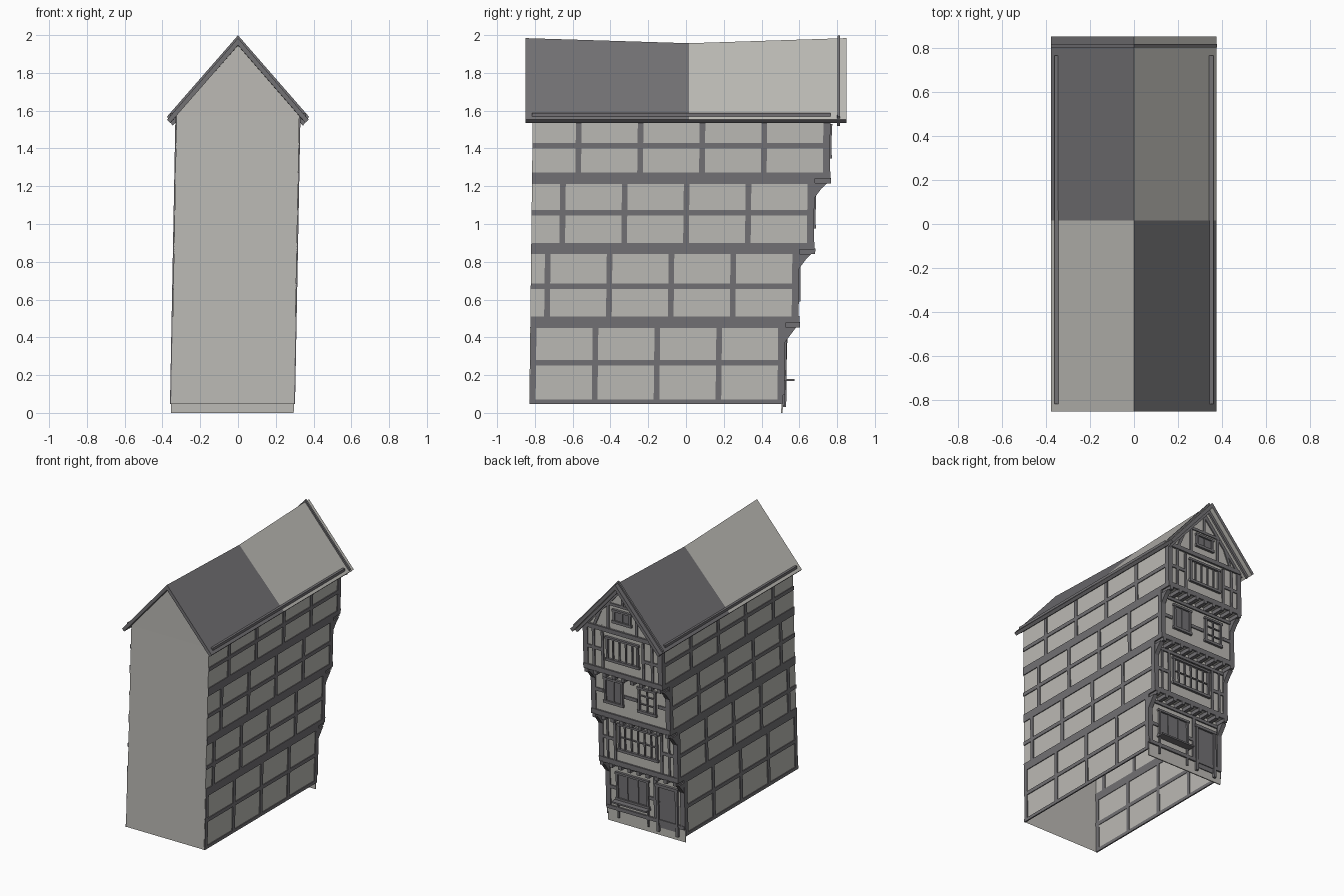
import bpy, bmesh, math
from mathutils import Vector

if "Cube" in bpy.data.objects:
    bpy.data.objects.remove(bpy.data.objects["Cube"])

def mat(name, c):
    m = bpy.data.materials.new(name)
    m.diffuse_color = (*c, 1)
    m.use_nodes = True
    m.node_tree.nodes["Principled BSDF"].inputs["Base Color"].default_value = m.diffuse_color
    return m

PLASTER = mat("pale_plaster", (0.50, 0.49, 0.46))
TIMBER = mat("dark_timber", (0.17, 0.165, 0.175))
FRONT = [0.512, 0.582, 0.658, 0.738]       # street wall of each storey
LEVEL = [0.05, 0.48, 0.87, 1.243, 1.59]    # floor heights
HALF, BACK = 0.325, -0.83
parts = {}

def bm_for(name):
    return parts.setdefault(name, bmesh.new())

def prism(name, pts, axis, a, b):
    """Extrude a 2D polygon along x (points y,z) or y (points x,z)."""
    bm = bm_for(name)
    def mk(p, t):
        return bm.verts.new((t, p[0], p[1]) if axis == 'x' else (p[0], t, p[1]))
    A, B = [mk(p, a) for p in pts], [mk(p, b) for p in pts]
    fs = [bm.faces.new(A), bm.faces.new(B[::-1])]
    n = len(pts)
    for i in range(n):
        fs.append(bm.faces.new((A[i], B[i], B[(i + 1) % n], A[(i + 1) % n])))
    bmesh.ops.recalc_face_normals(bm, faces=fs)
    return fs

def box(name, x0, x1, y0, y1, z0, z1):
    prism(name, [(x0, z0), (x1, z0), (x1, z1), (x0, z1)], 'y', y0, y1)

def beam(name, p, q, w, y0, y1):
    """Slanted timber between two x,z points."""
    p, q = Vector(p), Vector(q)
    d = (q - p).normalized()
    n = Vector((-d.y, d.x)) * w / 2
    prism(name, [p + n, q + n, q - n, p - n], 'y', y0, y1)

def plate(name, i, x0, x1, z0, z1, out=0.008):
    """Timber lying on the street wall of storey i."""
    box(name, x0, x1, FRONT[i] - 0.004, FRONT[i] + out, z0, z1)

def window(name, i, xc, zc, w, h, nx, nz, dark=False):
    x0, x1, z0, z1, t = xc - w / 2, xc + w / 2, zc - h / 2, zc + h / 2, 0.016
    for a, b in ((x0, x0 + t), (x1 - t, x1)):
        plate(name, i, a, b, z0, z1, 0.016)
    for a, b in ((z0 - 0.004, z0 + t), (z1 - t, z1)):
        plate(name, i, x0 - 0.006, x1 + 0.006, a, b, 0.018)
    for k in range(1, nx):
        x = x0 + w * k / nx
        plate(name, i, x - 0.005, x + 0.005, z0, z1, 0.011)
    for k in range(1, nz):
        z = z0 + h * k / nz
        plate(name, i, x0, x1, z - 0.004, z + 0.004, 0.010)
    if dark:
        plate(name + "_pane", i, x0, x1, z0, z1, 0.005)

# body: stepped side profile, open underneath
prof = [(BACK, 0.05), (BACK, 1.6), (FRONT[3], 1.6)]
for i in (3, 2, 1):
    prof += [(FRONT[i], LEVEL[i]), (FRONT[i - 1], LEVEL[i])]
prof += [(FRONT[0], 0), (FRONT[0] - 0.008, 0), (FRONT[0] - 0.008, 0.05)]
faces = prism("plaster_walls", prof, 'x', -HALF, HALF)
bmesh.ops.delete(bm_for("plaster_walls"), geom=[faces[-1]], context='FACES_ONLY')
# gables
for y0, y1 in ((BACK, BACK + 0.02), (FRONT[3] - 0.02, FRONT[3])):
    prism("gable_walls", [(-HALF, 1.575), (HALF, 1.575), (0, 1.945)], 'y', y0, y1)

# timber framing of both long sides
MID = [0.265, 0.67, 1.06, 1.415]
for s in (-1, 1):
    xa, xb = sorted((s * (HALF - 0.004), s * (HALF + 0.006)))
    for i in range(4):
        f = FRONT[i]
        for k in range(5):
            y = f - 0.014 - 0.3275 * k
            if y > BACK - 0.01:
                box("side_posts", xa, xb, max(y - 0.015, BACK), y + 0.015, LEVEL[i], LEVEL[i + 1])
        box("side_rails", xa, xb, BACK, f, MID[i] - 0.014, MID[i] + 0.014)
        b0, b1 = (0.048, 0.072) if i == 0 else (LEVEL[i] - 0.03, LEVEL[i] + 0.03)
        box("side_floor_beams", xa, xb, BACK, FRONT[max(i - 1, 0)], b0, b1)
        if i:
            box("side_floor_beams", xa, xb, FRONT[i - 1], f, LEVEL[i] - 0.005, b1)

# jetties: bressummer, joist ends, corner brackets
for i in (1, 2, 3):
    z, f0, f1 = LEVEL[i], FRONT[i - 1], FRONT[i]
    plate("jetty_beams", i, -HALF - 0.006, HALF + 0.006, z - 0.004, z + 0.034, 0.012)
    plate("wall_plates", i - 1, -HALF, HALF, z - 0.05, z - 0.026, 0.010)
    for k in range(9):
        x = -0.305 + 0.61 * k / 8
        box("joist_ends", x - 0.014, x + 0.014, f0 - 0.004, f1 + 0.016, z - 0.028, z)
    for s in (-1, 1):
        xa, xb = sorted((s * (HALF - 0.03), s * (HALF + 0.004)))
        prism("corner_brackets", [(f0 - 0.002, z - 0.12), (f0 + 0.012, z - 0.10),
              (f0 + 0.045, z - 0.055), (f1 - 0.005, z - 0.028), (f0 - 0.002, z - 0.028)], 'x', xa, xb)

# corner posts of the street front
for i in range(4):
    for s in (-1, 1):
        xa, xb = sorted((s * (HALF - 0.032), s * (HALF + 0.006)))
        plate("corner_posts", i, xa, xb, 0.1 if i == 0 else LEVEL[i], LEVEL[i + 1])

# ground floor: sill beam, rails, shop window with shelf, door
plate("ground_sill", 0, -HALF, HALF, 0.095, 0.122, 0.012)
plate("front_rails", 0, -0.10, -0.07, 0.12, 0.44)
plate("front_rails", 0, 0.24, HALF, 0.25, 0.275)
plate("front_rails", 0, -0.12, -0.03, 0.25, 0.275)
window("shop_window", 0, 0.105, 0.285, 0.27, 0.21, 3, 1, True)
box("shop_shelf", -0.04, 0.25, FRONT[0], FRONT[0] + 0.06, 0.168, 0.180)
for x in (-0.02, 0.23):
    box("shelf_legs", x - 0.006, x + 0.006, FRONT[0], FRONT[0] + 0.012, 0.04, 0.17)
plate("door_panel", 0, -0.26, -0.11, 0.06, 0.37, 0.006)
for x in (-0.265, -0.105):
    plate("door_frame", 0, x - 0.010, x + 0.010, 0.03, 0.385, 0.018)
plate("door_frame", 0, -0.28, -0.09, 0.37, 0.392, 0.02)

# second storey: wide window, flanking studs
window("wide_window", 1, 0, 0.70, 0.33, 0.21, 6, 2)
# third storey: dark casement and paned casement
window("dark_casement", 2, 0.14, 1.075, 0.155, 0.19, 2, 1, True)
window("paned_casement", 2, -0.14, 1.075, 0.15, 0.19, 2, 3)
# fourth storey: wide window
window("upper_window", 3, 0, 1.44, 0.27, 0.18, 5, 1)
for s in (-1, 1):
    def side(name, i, a, b, z0, z1):
        plate(name, i, *sorted((s * a, s * b)), z0, z1)
    for i, a in ((1, 0.185), (3, 0.16)):
        side("front_studs", i, a, a + 0.02, LEVEL[i], LEVEL[i + 1] - 0.04)
        side("front_rails", i, a, HALF, MID[i] - 0.012, MID[i] + 0.012)
    side("front_studs", 3, 0.235, 0.255, LEVEL[3], 1.57)
    side("front_studs", 1, 0.25, 0.265, LEVEL[1], 0.83)
    side("front_rails", 2, 0.23, HALF, 1.045, 1.07)
    side("front_rails", 2, 0.0, 0.055, 1.045, 1.07)
    # gable struts
    y0, y1 = FRONT[3] - 0.004, FRONT[3] + 0.008
    beam("gable_struts", (s * 0.12, 1.58), (s * 0.12, 1.79), 0.02, y0, y1)
    beam("gable_struts", (s * 0.24, 1.58), (s * 0.185, 1.71), 0.02, y0, y1)
    beam("gable_rafters", (s * 0.315, 1.575), (0, 1.925), 0.03, y0, y1)
    # bargeboards and eave beams
    prism("bargeboards", [(s * 0.376, 1.568), (0, 1.999), (0, 1.915), (s * 0.345, 1.52)], 'y', 0.782, 0.797)
    xa, xb = sorted((s * 0.338, s * 0.360))
    box("eave_beams", xa, xb, -0.835, 0.745, 1.55, 1.588)
plate("tie_beam", 3, -HALF, HALF, 1.56, 1.592, 0.014)
plate("gable_collar", 3, -0.14, 0.14, 1.77, 1.79)
plate("king_post", 3, -0.01, 0.01, 1.78, 1.92)
window("gable_window", 3, 0, 1.70, 0.15, 0.10, 2, 1, True)

# roof: sagging ridge, patchwork of two colours
bm = bm_for("roof")
rings = []
for y, sag in ((-0.866, 0), (0, 0.027), (0.834, 0)):
    rings.append([bm.verts.new((x, y, z)) for x, z in (
        (-0.375, 1.552), (0, 1.984 - sag), (0.375, 1.552), (0.358, 1.535), (0, 1.946 - sag), (-0.358, 1.535))])
for a, b in zip(rings, rings[1:]):
    for k in range(6):
        bm.faces.new((a[k], a[(k + 1) % 6], b[(k + 1) % 6], b[k]))
for r in (rings[0], rings[-1]):
    bm.faces.new((r[0], r[1], r[4], r[5]))
    bm.faces.new((r[1], r[2], r[3], r[4]))
bmesh.ops.recalc_face_normals(bm, faces=bm.faces[:])
for f in bm.faces:
    c = f.calc_center_median()
    top = f.normal.z > 0.3 and c.x * c.y > 0
    under = f.normal.z < -0.3 and c.y > 0 and abs(c.x) < 0.3
    f.material_index = 0 if top or under else 1

# finish: lean the whole house slightly and make the objects
for name, bm in parts.items():
    for v in bm.verts:
        z = v.co.z
        v.co.x += -0.03 + 0.019 * min(z, 1.58)
        v.co.y += 0.012 * min(z, 1.6) if name != "roof" else 0.016
    me = bpy.data.meshes.new(name)
    bm.to_mesh(me)
    bm.free()
    if name == "roof":
        me.materials.append(PLASTER)
        me.materials.append(TIMBER)
    else:
        me.materials.append(PLASTER if "walls" in name else TIMBER)
    bpy.context.collection.objects.link(bpy.data.objects.new(name, me))
